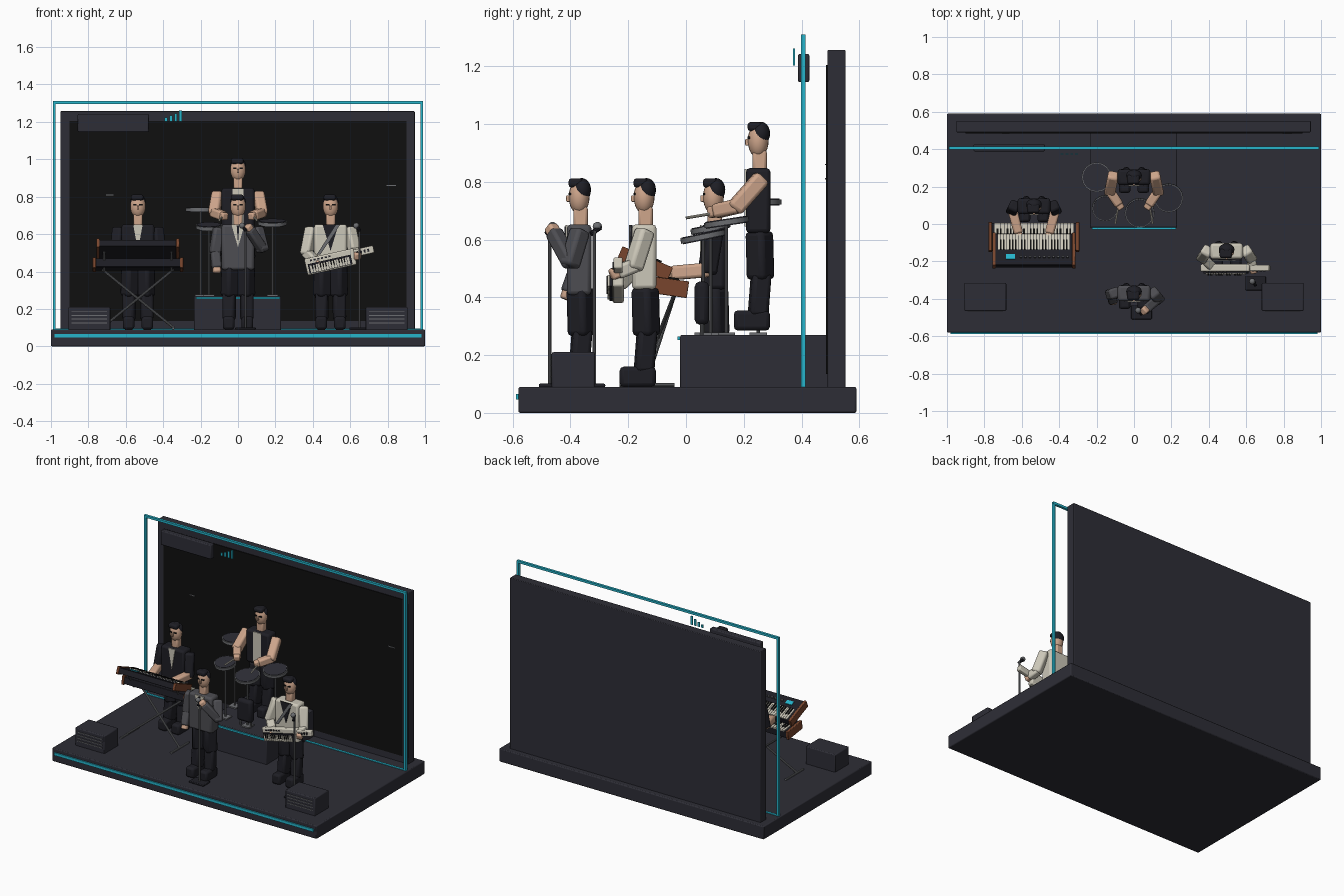
import bpy, bmesh, math
from mathutils import Matrix, Vector

if "Cube" in bpy.data.objects:
    bpy.data.objects.remove(bpy.data.objects["Cube"])

COLOURS = {
    "charcoal": (0.027, 0.027, 0.037), "black": (0.005, 0.005, 0.005),
    "teal": (0.019, 0.46, 0.60), "skin": (0.62, 0.38, 0.26),
    "cream": (0.60, 0.57, 0.48), "jacket_grey": (0.075, 0.075, 0.085),
    "metal": (0.15, 0.155, 0.165), "wood": (0.19, 0.06, 0.026),
    "dark_cloth": (0.013, 0.013, 0.018)}
MATS = {}
for key, c in COLOURS.items():
    MATS[key] = bpy.data.materials.new(key)
    MATS[key].diffuse_color = (*c, 1)
ID = Matrix.Identity(4)


def finish(name, bm, mat, bevel=0.0):
    me = bpy.data.meshes.new(name)
    bmesh.ops.recalc_face_normals(bm, faces=bm.faces)
    bm.to_mesh(me)
    bm.free()
    me.materials.append(MATS[mat])
    ob = bpy.data.objects.new(name, me)
    bpy.context.collection.objects.link(ob)
    if bevel:
        mod = ob.modifiers.new("rounded", "BEVEL")
        mod.width, mod.segments = bevel, 2
    return ob


def boxes(name, items, mat, m=ID, bevel=0.0):
    """One object from boxes given as (centre, size)."""
    bm = bmesh.new()
    for c, s in items:
        bmesh.ops.create_cube(bm, size=1, matrix=m @ Matrix.Translation(c) @ Matrix.Diagonal((*s, 1)))
    return finish(name, bm, mat, bevel)


def span(name, x, y, z, mat, bevel=0.0):
    c = [(a + b) / 2 for a, b in (x, y, z)]
    return boxes(name, [(c, [b - a for a, b in (x, y, z)])], mat, ID, bevel)


def along(a, b):
    a, b = Vector(a), Vector(b)
    q = (b - a).to_track_quat("Z", "Y")
    return Matrix.Translation((a + b) / 2) @ q.to_matrix().to_4x4(), (b - a).length


def limb(name, a, b, w, mat, extra=0.02):
    m, n = along(a, b)
    return boxes(name, [((0, 0, 0), (w, w, n + extra))], mat, m, w * 0.22)


def rods(name, pairs, r, mat="metal"):
    bm = bmesh.new()
    for a, b in pairs:
        m, n = along(a, b)
        bmesh.ops.create_cone(bm, cap_ends=True, segments=10, radius1=r, radius2=r, depth=n, matrix=m)
    return finish(name, bm, mat)


def ball(name, c, s, mat, m=ID):
    bm = bmesh.new()
    bmesh.ops.create_uvsphere(bm, u_segments=20, v_segments=12, radius=1,
                              matrix=m @ Matrix.Translation(c) @ Matrix.Diagonal((*s, 1)))
    return finish(name, bm, mat)


def plate(name, pts, y, mat, m):
    """Thin front-facing plate from an x-z outline."""
    bm = bmesh.new()
    f = bm.faces.new([bm.verts.new(m @ Vector((x, y, z))) for x, z in pts])
    ext = bmesh.ops.extrude_face_region(bm, geom=[f])
    bmesh.ops.translate(bm, verts=[v for v in ext["geom"] if isinstance(v, bmesh.types.BMVert)], vec=(0, -0.006, 0))
    return finish(name, bm, mat)


# Stage, riser and back wall
span("stage_floor", (-1, 1), (-0.58, 0.59), (0, 0.09), "charcoal", 0.006)
span("stage_light_strip", (-0.98, 0.98), (-0.588, -0.578), (0.047, 0.066), "teal")
span("drum_riser", (-0.235, 0.23), (-0.02, 0.5), (0.085, 0.27), "charcoal", 0.005)
span("riser_light_strip", (-0.225, 0.225), (-0.029, -0.018), (0.252, 0.264), "teal")
span("back_wall", (-0.95, 0.945), (0.49, 0.552), (0.08, 1.257), "charcoal", 0.004)
span("wall_screen", (-0.902, 0.902), (0.485, 0.492), (0.135, 1.205), "black")
boxes("screen_streaks", [((-0.685, 0.484, 0.81), (0.04, 0.004, 0.005)),
                         ((0.82, 0.484, 0.86), (0.05, 0.004, 0.005))], "metal")

# Light frame and hanging box with level bars
boxes("light_frame", [((-0.982, 0.406, 0.698), (0.015, 0.017, 1.225)), ((0.982, 0.406, 0.698), (0.015, 0.017, 1.225)),
                      ((0, 0.406, 1.303), (1.98, 0.017, 0.015)), ((0, 0.406, 0.088), (1.98, 0.017, 0.012))], "teal")
span("hanging_box", (-0.857, -0.477), (0.388, 0.427), (1.145, 1.243), "charcoal", 0.006)
boxes("level_bars", [((-0.385 + 0.026 * i, 0.374, 1.203 + 0.5 * h), (0.015, 0.006, h))
                     for i, h in enumerate((0.02, 0.03, 0.043, 0.058))], "teal")

# Floor monitors with grille lines
for side in (-1, 1):
    x = 0.795 * side
    span("floor_monitor", (x - 0.112, x + 0.112), (-0.465, -0.315), (0.085, 0.21), "charcoal", 0.006)
    boxes("monitor_grille", [((x, -0.466, 0.125 + 0.02 * i), (0.19, 0.006, 0.005)) for i in range(4)], "metal")


def figure(role, loc, top, arms, upper, fore, tail=0.0):
    """Standing person: legs, torso, head, hair and two jointed arms."""
    m = Matrix.Translation(loc)
    for s in (-1, 1):
        boxes(role + "_shoe", [((s * 0.05, -0.022, 0.035), (0.062, 0.125, 0.07))], "dark_cloth", m, 0.014)
        limb(role + "_shin", m @ Vector((s * 0.048, 0.0, 0.06)), m @ Vector((s * 0.046, 0.01, 0.19)), 0.066, "dark_cloth")
        limb(role + "_thigh", m @ Vector((s * 0.045, 0.008, 0.185)), m @ Vector((s * 0.042, 0.004, 0.335)), 0.078, "dark_cloth")
    boxes(role + "_torso", [((0, 0, 0.45 - tail / 2), (0.175, 0.085, 0.225 + tail))], top, m, 0.014)
    boxes(role + "_neck", [((0, 0.005, 0.588), (0.05, 0.05, 0.075))], "skin", m, 0.01)
    ball(role + "_head", (0, 0, 0.658), (0.041, 0.036, 0.06), "skin", m)
    boxes(role + "_nose", [((0, -0.037, 0.652), (0.012, 0.016, 0.022))], "skin", m, 0.003)
    boxes(role + "_eyes", [((s * 0.016, -0.033, 0.668), (0.018, 0.008, 0.008)) for s in (-1, 1)], "black", m)
    ball(role + "_hair_back", (0, 0.009, 0.682), (0.042, 0.032, 0.041), "dark_cloth", m)
    boxes(role + "_quiff", [((-0.004, -0.012, 0.706), (0.066, 0.05, 0.032))], "dark_cloth",
          m @ Matrix.Rotation(0.0, 4, "Y"), 0.011)
    for sh, el, ha in arms:
        sh, el, ha = (m @ Vector(p) for p in (sh, el, ha))
        limb(role + "_upper_arm", sh, el, 0.058, upper, 0.03)
        limb(role + "_forearm", el, ha, 0.05, fore)
        limb(role + "_hand", ha, ha + (ha - el).normalized() * 0.025, 0.04, "skin")
    return m


# Singer in a grey jacket
m = figure("singer", (0, -0.37, 0.09), "jacket_grey",
           [((-0.105, 0, 0.53), (-0.122, -0.005, 0.42), (-0.115, -0.035, 0.335)),
            ((0.105, 0, 0.53), (0.13, -0.03, 0.43), (0.065, -0.085, 0.53))], "jacket_grey", "jacket_grey", 0.02)
plate("singer_shirt", [(-0.035, 0.56), (0.035, 0.56), (0.0, 0.44)], -0.041, "cream", m)
plate("singer_tie", [(-0.007, 0.555), (0.007, 0.555), (0.0, 0.46)], -0.044, "dark_cloth", m)

# Keytar player in a cream jacket
m = figure("keytar_player", (0.495, -0.145, 0.09), "cream",
           [((-0.105, 0, 0.53), (-0.128, -0.035, 0.41), (-0.075, -0.085, 0.36)),
            ((0.105, 0, 0.53), (0.128, -0.035, 0.42), (0.14, -0.085, 0.40))], "cream", "cream")
plate("keytar_player_shirt", [(-0.042, 0.56), (0.042, 0.56), (0.0, 0.42)], -0.041, "dark_cloth", m)
plate("keytar_strap", [(0.03, 0.56), (0.05, 0.56), (-0.055, 0.40), (-0.075, 0.40)], -0.046, "metal", m)

# Keyboard player in black
m = figure("keyboard_player", (-0.535, 0.095, 0.09), "dark_cloth",
           [((s * 0.105, 0, 0.53), (s * 0.115, -0.02, 0.405), (s * 0.085, -0.135, 0.395)) for s in (-1, 1)],
           "dark_cloth", "skin")
plate("keyboard_player_shirt", [(-0.025, 0.56), (0.025, 0.56), (0.0, 0.42)], -0.041, "cream", m)

# Drummer in a sleeveless vest
m = figure("drummer", (0, 0.25, 0.285), "dark_cloth",
           [((s * 0.112, 0.005, 0.52), (s * 0.128, -0.075, 0.43), (s * 0.085, -0.14, 0.415)) for s in (-1, 1)],
           "skin", "skin")
plate("drummer_shirt", [(-0.03, 0.56), (0.03, 0.56), (0.03, 0.36), (-0.03, 0.36)], -0.041, "cream", m)
rods("drumsticks", [((s * 0.08, 0.12, 0.695), (s * 0.10, 0.0, 0.675)) for s in (-1, 1)], 0.005, "cream")

# Drum pads with rims and poles
for x, y, z, r, tilt in ((-0.2, 0.25, 0.73, 0.08, 0.0), (-0.155, 0.085, 0.64, 0.07, 0.2),
                         (0.03, 0.06, 0.61, 0.08, 0.2), (0.185, 0.14, 0.66, 0.078, 0.15)):
    pm = Matrix.Translation((x, y, z)) @ Matrix.Rotation(tilt, 4, "X")
    for part, rad, h, dz, mat in (("drum_rim", r, 0.018, 0, "metal"), ("drum_pad", r * 0.93, 0.024, 0, "charcoal")):
        bm = bmesh.new()
        bmesh.ops.create_cone(bm, cap_ends=True, segments=16, radius1=rad, radius2=rad, depth=h, matrix=pm)
        finish(part, bm, mat)
    rods("drum_pole", [((x, y, 0.27), (x, y, z - 0.008))], 0.006)
    boxes("drum_pole_foot", [((x, y, 0.274), (0.06, 0.06, 0.008))], "metal")
span("kick_pad", (-0.035, 0.075), (0.03, 0.08), (0.305, 0.455), "dark_cloth", 0.018)
rods("kick_pad_legs", [((x, 0.055, 0.27), (x, 0.055, 0.32)) for x in (-0.02, 0.06)], 0.006)


def keyboard(name, m, length, depth, h, key_y, key_d):
    """Wood-ended keyboard with the player on its +y side."""
    boxes(name + "_case", [((0, 0, 0), (length - 0.03, depth - 0.008, h - 0.012))], "dark_cloth", m, 0.003)
    boxes(name + "_wood_ends", [((s * (length / 2 - 0.009), 0, 0), (0.018, depth, h)) for s in (-1, 1)], "wood", m, 0.003)
    n, w = 24, (length - 0.06) / 24
    top = h / 2 - 0.006
    boxes(name + "_white_keys", [(((i - 11.5) * w, key_y, top), (w * 0.86, key_d, 0.012)) for i in range(n)], "cream", m)
    boxes(name + "_black_keys", [(((i - 11) * w, key_y - key_d * 0.2, top + 0.006), (w * 0.5, key_d * 0.6, 0.012))
                                 for i in range(n - 1) if i % 7 not in (2, 6)], "black", m)


# Two-tier keyboards and crossed stand
low = Matrix.Translation((-0.535, -0.07, 0.437)) @ Matrix.Rotation(-0.14, 4, "X")
keyboard("lower_keyboard", low, 0.485, 0.155, 0.058, 0.033, 0.08)
up = Matrix.Translation((-0.535, -0.142, 0.517)) @ Matrix.Rotation(-0.4, 4, "X")
keyboard("upper_keyboard", up, 0.445, 0.19, 0.05, 0.042, 0.09)
boxes("keyboard_display", [((-0.125, -0.045, 0.02), (0.05, 0.03, 0.008))], "teal", up)
boxes("keyboard_knobs", [((-0.07 + 0.025 * i, -0.045, 0.022), (0.011, 0.011, 0.014)) for i in range(11)], "metal", up)
rods("stand_cross_legs", [((-0.535 - s * 0.19, -0.04, 0.41), (-0.535 + s * 0.19, -0.15 + 0.01 * s, 0.1))
                          for s in (-1, 1)], 0.007)
rods("stand_feet", [((-0.535 + s * 0.19, -0.23, 0.097), (-0.535 + s * 0.19, -0.04, 0.097)) for s in (-1, 1)], 0.007)
rods("stand_tier_posts", [((-0.535 + s * 0.18, -0.1, 0.40), (-0.535 + s * 0.18, -0.17, 0.52)) for s in (-1, 1)], 0.006)

# Keytar
kt = Matrix.Translation((0.495, -0.235, 0.452)) @ Matrix.Rotation(-0.22, 4, "Y")
boxes("keytar_body", [((0, 0, 0), (0.27, 0.04, 0.09))], "cream", kt, 0.008)
boxes("keytar_neck", [((0.18, 0, 0.016), (0.12, 0.032, 0.04))], "cream", kt, 0.006)
boxes("keytar_key_bed", [((-0.005, -0.023, -0.012), (0.235, 0.014, 0.052))], "dark_cloth", kt)
boxes("keytar_keys", [((-0.108 + 0.0145 * i, -0.03, -0.016), (0.012, 0.012, 0.04)) for i in range(15)], "cream", kt)
boxes("keytar_black_keys", [((-0.1 + 0.0145 * i, -0.036, -0.006), (0.007, 0.008, 0.024))
                            for i in range(14) if i % 7 not in (2, 6)], "black", kt)
boxes("keytar_buttons", [((-0.1 + 0.02 * i, -0.021, 0.03), (0.011, 0.006, 0.009)) for i in range(6)]
      + [((0.15 + 0.02 * i, -0.017, 0.016), (0.01, 0.006, 0.016)) for i in range(4)], "dark_cloth", kt)

# Microphones on stands
for x, y, z in ((0.04, -0.472, 0.63), (0.65, -0.317, 0.63)):
    rods("mic_pole", [((x, y, 0.095), (x, y, z))], 0.006)
    boxes("mic_base", [((x, y, 0.095), (0.11, 0.075, 0.012))], "dark_cloth", ID, 0.004)
    rods("mic_handle", [((x, y - 0.012, z - 0.01), (x - 0.015, y + 0.02, z + 0.012))], 0.009, "dark_cloth")
    ball("mic_head", (x - 0.018, y + 0.01, z + 0.015), (0.016, 0.016, 0.016), "metal")

# Keep edges crisp and curves smooth
bpy.ops.object.select_all(action="SELECT")
bpy.context.view_layer.objects.active = bpy.context.selected_objects[0]
bpy.ops.object.shade_smooth_by_angle(angle=math.radians(35))

for m in bpy.data.materials:
    if m.users and not m.is_grease_pencil:
        m.use_nodes = True
        m.node_tree.nodes["Principled BSDF"].inputs["Base Color"].default_value = m.diffuse_color
